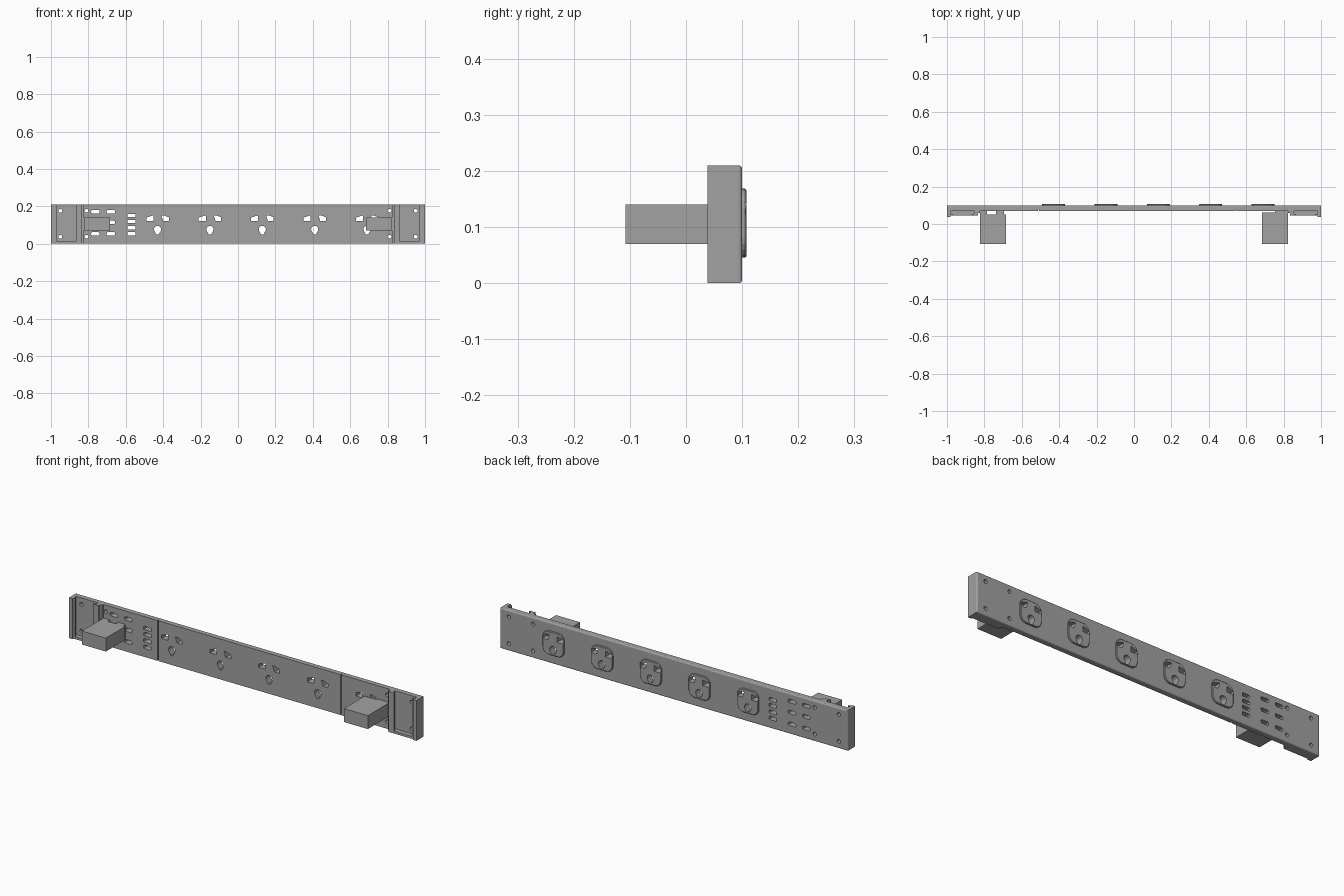
import bpy, bmesh, math
from mathutils import Vector

if "Cube" in bpy.data.objects:
    bpy.data.objects.remove(bpy.data.objects["Cube"])

grey = bpy.data.materials.new("mid grey")
grey.diffuse_color = (0.36, 0.36, 0.36, 1)
grey.use_nodes = True
grey.node_tree.nodes["Principled BSDF"].inputs["Base Color"].default_value = grey.diffuse_color


def finish(name, bm):
    bmesh.ops.recalc_face_normals(bm, faces=bm.faces)
    mesh = bpy.data.meshes.new(name)
    bm.to_mesh(mesh)
    bm.free()
    mesh.materials.append(grey)
    obj = bpy.data.objects.new(name, mesh)
    bpy.context.collection.objects.link(obj)
    return obj


def prism(bm, pts, y0, y1):
    """Extrude an (x, z) outline from y0 to y1."""
    base = bm.faces.new([bm.verts.new((x, y0, z)) for x, z in pts])
    top = bmesh.ops.extrude_face_region(bm, geom=[base])["geom"]
    bmesh.ops.translate(bm, vec=Vector((0, y1 - y0, 0)),
                        verts=[v for v in top if isinstance(v, bmesh.types.BMVert)])


def box(bm, x0, x1, y0, y1, z0, z1):
    prism(bm, [(x0, z0), (x1, z0), (x1, z1), (x0, z1)], y0, y1)


def rounded(cx, cz, w, h, r, n=5):
    """Rounded rectangle outline."""
    pts = []
    for k, (sx, sz) in enumerate([(1, 1), (-1, 1), (-1, -1), (1, -1)]):
        for i in range(n + 1):
            a = math.pi / 2 * (k + i / n)
            pts.append((cx + sx * (w / 2 - r) + r * math.cos(a),
                        cz + sz * (h / 2 - r) + r * math.sin(a)))
    return pts


H = 0.21
SOCKETS = [-0.43 + 0.28 * i for i in range(5)]

# Holes: sockets, vents, screws and seam grooves
bm = bmesh.new()
for cx in SOCKETS:
    for outline in ([(-.06, .122), (-.06, .14), (-.022, .152), (-.022, .122)],
                    [(.02, .152), (.032, .152), (.06, .142), (.06, .122), (.03, .122)]):
        prism(bm, [(cx + x, z) for x, z in outline], 0, 0.2)
    arc = [(cx + .019 * math.cos(math.radians(a)), .077 + .019 * math.sin(math.radians(a)))
           for a in range(-30, 211, 20)]
    prism(bm, arc + [(cx - .006, .049), (cx + .006, .049)], 0, 0.2)
for cx, rows in ((-.57, (.151, .119, .086, .053)),
                 (-.68, (.171, .114, .053)), (-.763, (.171, .114, .053))):
    for cz in rows:
        prism(bm, rounded(cx, cz, .044, .018, .005, 2), 0, 0.2)
for cx in (-.95, -.81, .81, .95):
    for cz in (.037, .176):
        prism(bm, rounded(cx, cz, .02, .02, .0099, 4), 0, 0.2)
for cx in (-.51, .545):
    box(bm, cx - .003, cx + .003, .05, .078, -.05, H + .05)
cutter = finish("hole_cutter", bm)
cutter.hide_render = True
cutter.hide_viewport = False
cutter.display_type = 'WIRE'


def cut(obj):
    mod = obj.modifiers.new("holes", 'BOOLEAN')
    mod.operation = 'DIFFERENCE'
    mod.solver = 'EXACT'
    mod.object = cutter


# Long panel with softened long rear edges
bm = bmesh.new()
box(bm, -1, 1, .07, .1, 0, H)
edges = [e for e in bm.edges if all(v.co.y > .09 for v in e.verts)]
bmesh.ops.bevel(bm, geom=edges, offset=.006, segments=3, affect='EDGES', profile=.5)
cut(finish("panel", bm))

# Raised socket plates on the rear
for i, cx in enumerate(SOCKETS):
    bm = bmesh.new()
    prism(bm, rounded(cx, .107, .123, .123, .035), .0995, .108)
    edges = [e for e in bm.edges if all(v.co.y > .105 for v in e.verts)]
    bmesh.ops.bevel(bm, geom=edges, offset=.003, segments=1, affect='EDGES')
    cut(finish(f"socket_plate_{i + 1}", bm))

# End brackets: outer wall, inner rib, inward lips and bottom shelf
for side, s in (("left", -1), ("right", 1)):
    bm = bmesh.new()

    def sbox(a, b, y0, y1, z0, z1):
        box(bm, min(s * a, s * b), max(s * a, s * b), y0, y1, z0, z1)

    sbox(.98, 1, .038, .0705, 0, H)
    sbox(.835, .855, .045, .0705, 0, H)
    sbox(.823, .835, .058, .0705, 0, H)
    sbox(.855, .866, .045, .053, .012, H)
    sbox(.969, .98, .045, .053, .012, H)
    sbox(.855, .98, .045, .0705, 0, .012)
    finish(side + "_end_bracket", bm)

    # Projecting plug block with its standoffs
    bm = bmesh.new()
    sbox(.685, .823, -.108, .05 if s < 0 else .062, .07, .14)
    for a, b in (((.785, .823), (.695, .738)) if s < 0 else ((.755, .823),)):
        sbox(a, b, .049, .0705, .07, .14)
    finish(side + "_block", bm)
